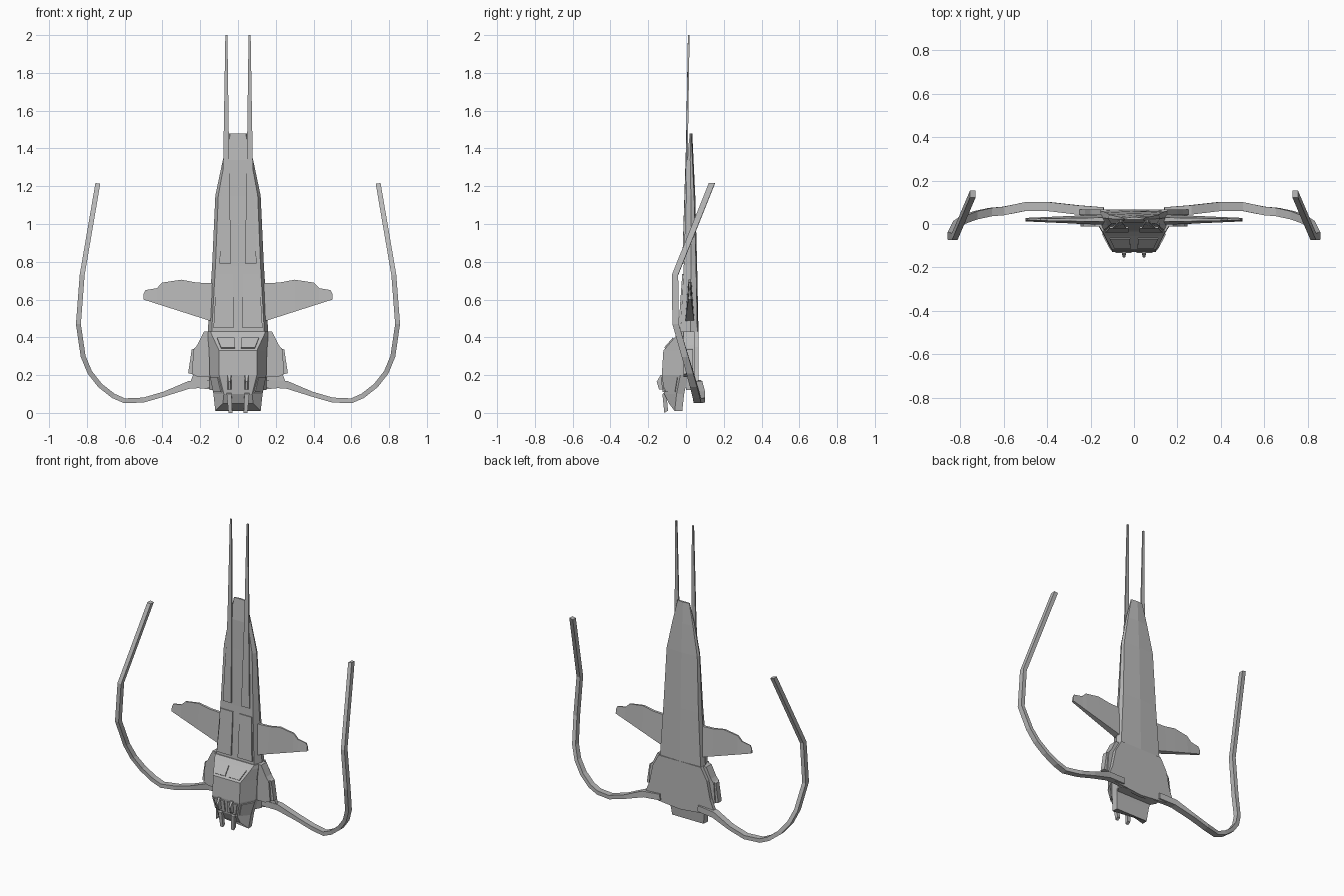
import bpy, bmesh
from mathutils import Vector

cube = bpy.data.objects.get("Cube")
if cube:
    bpy.data.objects.remove(cube, do_unlink=True)

# One plain colour for every part
hull_grey = bpy.data.materials.new("hull grey")
hull_grey.use_nodes = True
hull_grey.diffuse_color = (.48, .48, .48, 1)
shader = hull_grey.node_tree.nodes["Principled BSDF"]
shader.inputs["Base Color"].default_value = hull_grey.diffuse_color


def loft(name, rings, mirror=True):
    """Skin a list of closed rings, cap both ends and optionally mirror the part."""
    bm = bmesh.new()
    rows = [[bm.verts.new(point) for point in ring] for ring in rings]
    count = len(rows[0])
    for lower, upper in zip(rows, rows[1:]):
        for i in range(count):
            j = (i + 1) % count
            bm.faces.new((lower[i], lower[j], upper[j], upper[i]))
    bm.faces.new(rows[0])
    bm.faces.new(rows[-1])
    bmesh.ops.recalc_face_normals(bm, faces=bm.faces)
    mesh = bpy.data.meshes.new(name)
    bm.to_mesh(mesh)
    bm.free()
    mesh.materials.append(hull_grey)
    part = bpy.data.objects.new(name, mesh)
    bpy.context.collection.objects.link(part)
    if mirror:
        part.modifiers.new("Mirror", 'MIRROR').use_mirror_merge = False


def slab(name, outline, front, back):
    """Extrude a front outline of (x, z) points between two depths."""
    loft(name, [[(x, depth, z) for x, z in outline] for depth in (front, back)])


def leaning_slab(name, outline, offset):
    """Thicken an outline of (x, y, z) points along an offset."""
    corners = [Vector(point) for point in outline]
    loft(name, [corners, [corner + Vector(offset) for corner in corners]])


def whole(half):
    """Close a half ring across the centre plane."""
    return half + [(-x, y, z) for x, y, z in reversed(half) if x > 0]


def pane(name, corners, border=.12, rise=.007):
    """Thin plate set inside a four-cornered facet of the cockpit."""
    a, b, c, d = [Vector(corner) for corner in corners]
    normal = (b - a).cross(d - a).normalized()
    if normal.y > 0:
        normal = -normal
    quad = []
    for across, down in ((border, border), (1 - border, border),
                         (1 - border, 1 - border), (border, 1 - border)):
        quad.append(a.lerp(b, across).lerp(d.lerp(c, across), down))
    leaning_slab(name, quad, normal * rise)


# Long tapering hull: height, half width, front depth, back depth
hull_rings = []
for z, width, front, back in ((.12, .15, 0, .06), (.43, .16, -.03, .06),
                              (.78, .137, -.012, .053), (1.15, .12, 0, .043),
                              (1.34, .08, .005, .034), (1.48, .046, .02, .027)):
    middle = front + (back - front) * .6
    hull_rings.append(whole([(0, front, z), (width * .87, front, z), (width, middle, z),
                             (width * .94, back, z), (0, back + .006, z)]))
loft("hull", hull_rings, mirror=False)

# Raised deck panels and the long twin spikes above them
leaning_slab("deck_panel", [(.025, -.04, .45), (.13, -.04, .45),
                            (.113, -.02, .735), (.025, -.02, .735)], (0, .02, 0))
leaning_slab("spike", [(.037, -.02, .79), (.098, -.02, .79), (.078, 0, 1.34),
                       (.067, .01, 2), (.056, .01, 2), (.048, 0, 1.42)], (0, .009, 0))

# Rear shoulder plate that flows into the arms
slab("shoulder_plate", [(0, .11), (.15, .125), (.25, .135), (.25, .17), (.225, .23),
                        (.2, .35), (.155, .43), (0, .43)], front=.043, back=.067)

# Side pods: an inner block and a narrower outer box
slab("pod_block", [(.13, .43), (.18, .43), (.215, .36), (.235, .335),
                   (.245, .205), (.21, .19), (.13, .19)], front=-.012, back=.044)
slab("pod_box", [(.22, .345), (.245, .335), (.264, .21), (.22, .2)], front=0, back=.036)

# Short wings: the lower edge is straight, the upper edge is bowed, and they thin outward
wing_rings = []
for x, top in ((.11, .685), (.22, .69), (.3, .705), (.4, .69),
               (.43, .66), (.49, .65), (.5, .63)):
    bottom = .44 + x * .32
    thick = .03 - x * .044
    wing_rings.append([(x, .02 - thick, bottom), (x, .02 + thick, bottom),
                       (x, .02 + thick * .4, top), (x, .02 - thick * .4, top)])
loft("wing", wing_rings)

# Curved arms: a box swept along a path, slimmer past the root
path = [Vector(point) for point in (
    (.14, .055, .155), (.26, .065, .148), (.39, .08, .1), (.5, .08, .068),
    (.6, .06, .064), (.66, .055, .09), (.73, .04, .145), (.785, .02, .215),
    (.82, -.005, .3), (.845, -.055, .47), (.825, -.058, .73), (.742, .137, 1.215))]
arm_rings = []
last = len(path) - 1
for i, point in enumerate(path):
    along = path[min(i + 1, last)] - path[max(i - 1, 0)]
    side = Vector((-along.z, 0, along.x)).normalized() * (.02 if i < 2 else .013)
    deep = Vector((0, .022 - .006 * i / last, 0))
    arm_rings.append([point + side + deep, point - side + deep,
                      point - side - deep, point + side - deep])
loft("arm", arm_rings)

# Faceted cockpit: height, then x and y of the front corner and of the side corner
cockpit_levels = []
for z, front_x, front_y, side_x, side_y in (
        (.43, .145, -.035, .16, -.01), (.405, .135, -.055, .16, -.015),
        (.33, .1, -.12, .153, -.022), (.2, .1, -.128, .15, -.03),
        (.1, .075, -.115, .13, -.05), (.05, .08, -.09, .12, -.06)):
    # The cheeks of the lowest level hang below the chin
    side_z = z - .04 if z < .1 else z
    cockpit_levels.append([(front_x, front_y, z), (side_x, side_y, side_z),
                           (side_x * .97, side_y + .04, side_z)])
loft("cockpit", [whole(level) for level in cockpit_levels], mirror=False)


def centre(point):
    return (0, point[1], point[2])


# Window plates on the brow, the nose and the cheeks
brow, cheek, jaw, chin = [level[0] for level in cockpit_levels[1:5]]
jaw_side, chin_side = [level[1] for level in cockpit_levels[3:5]]
pane("upper_window", (centre(brow), brow, cheek, centre(cheek)), border=.15)
pane("lower_window", (centre(jaw), jaw, chin, centre(chin)))
pane("side_window", (jaw, jaw_side, chin_side, chin))

# Nose guns: wedges that swell forward, with half widths at the back and the tip
gun_rings = []
for z, base, tip, reach in ((.2, .012, .009, -.135), (.165, .016, .005, -.155),
                            (.125, .016, .005, -.143)):
    middle = .046
    gun_rings.append([(middle - base, -.11, z), (middle + base, -.11, z),
                      (middle + tip, reach, z), (middle - tip, reach, z)])
loft("nose_gun", gun_rings)

# Prongs hanging under the chin
leaning_slab("chin_prong", [(.034, -.125, .1), (.06, -.125, .1),
                            (.05, -.115, 0), (.03, -.115, 0)], (0, .02, .012))
